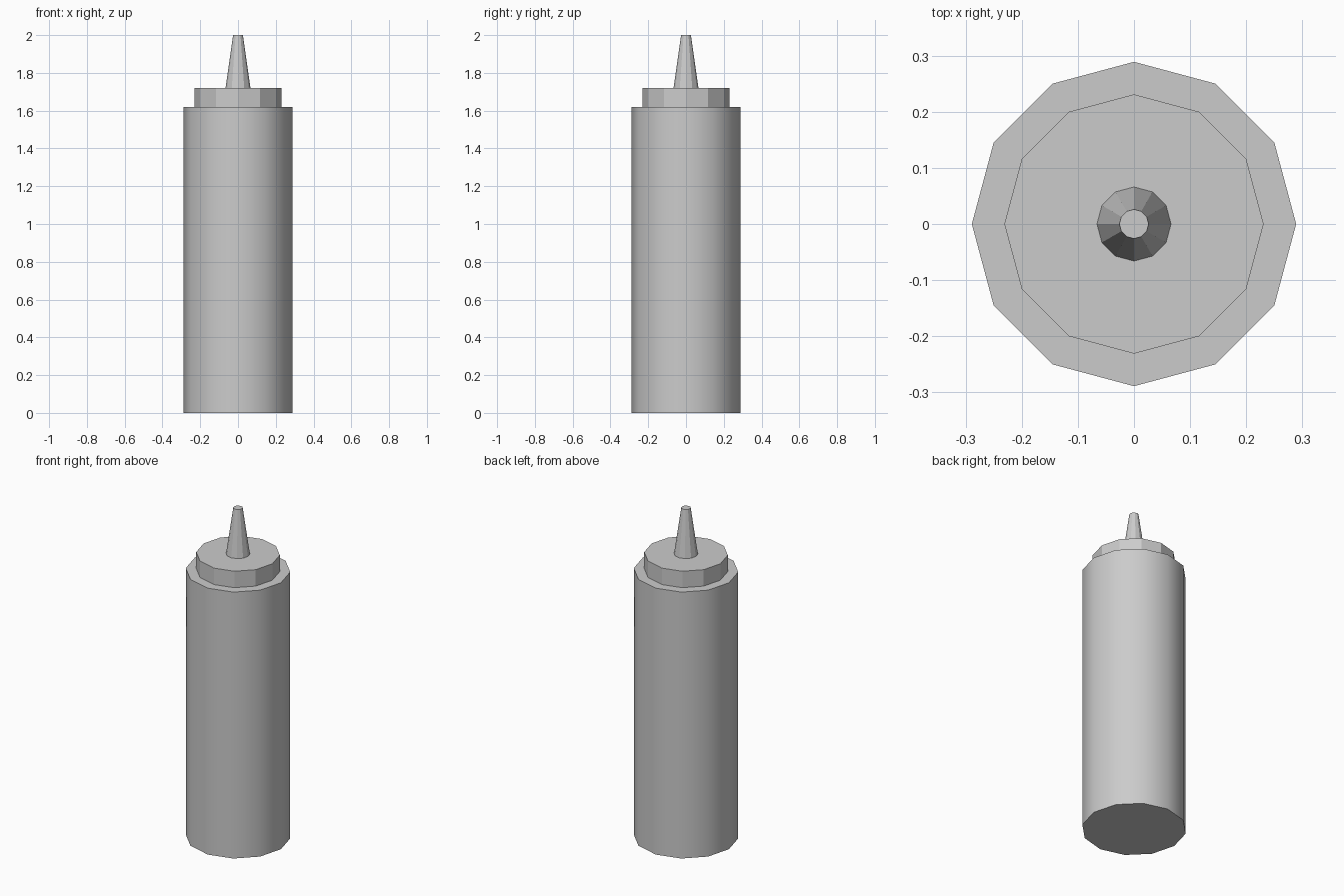
import bpy
import math

SIDES = 12

cube = bpy.data.objects.get("Cube")
if cube:
    bpy.data.objects.remove(cube, do_unlink=True)

# One plain grey plastic
grey = bpy.data.materials.new("grey_plastic")
grey.use_nodes = True
colour = (0.6, 0.6, 0.6, 1)
grey.diffuse_color = colour
grey.node_tree.nodes["Principled BSDF"].inputs["Base Color"].default_value = colour


def add_round(name, bottom_radius, top_radius, bottom, top, smooth=False):
    """Add a twelve-sided tapered cylinder between two heights."""
    bpy.ops.mesh.primitive_cone_add(
        vertices=SIDES, radius1=bottom_radius, radius2=top_radius,
        depth=top - bottom, location=(0, 0, (bottom + top) / 2))
    part = bpy.context.object
    part.name = name
    part.data.materials.append(grey)
    if smooth:
        bpy.ops.object.shade_smooth_by_angle(angle=math.radians(40))
    return part


# Bottle body, screw cap and tapered nozzle
add_round("bottle_body", 0.289, 0.289, 0, 1.62, smooth=True)
add_round("cap", 0.231, 0.231, 1.62, 1.72)
add_round("nozzle", 0.066, 0.026, 1.72, 2.0)
